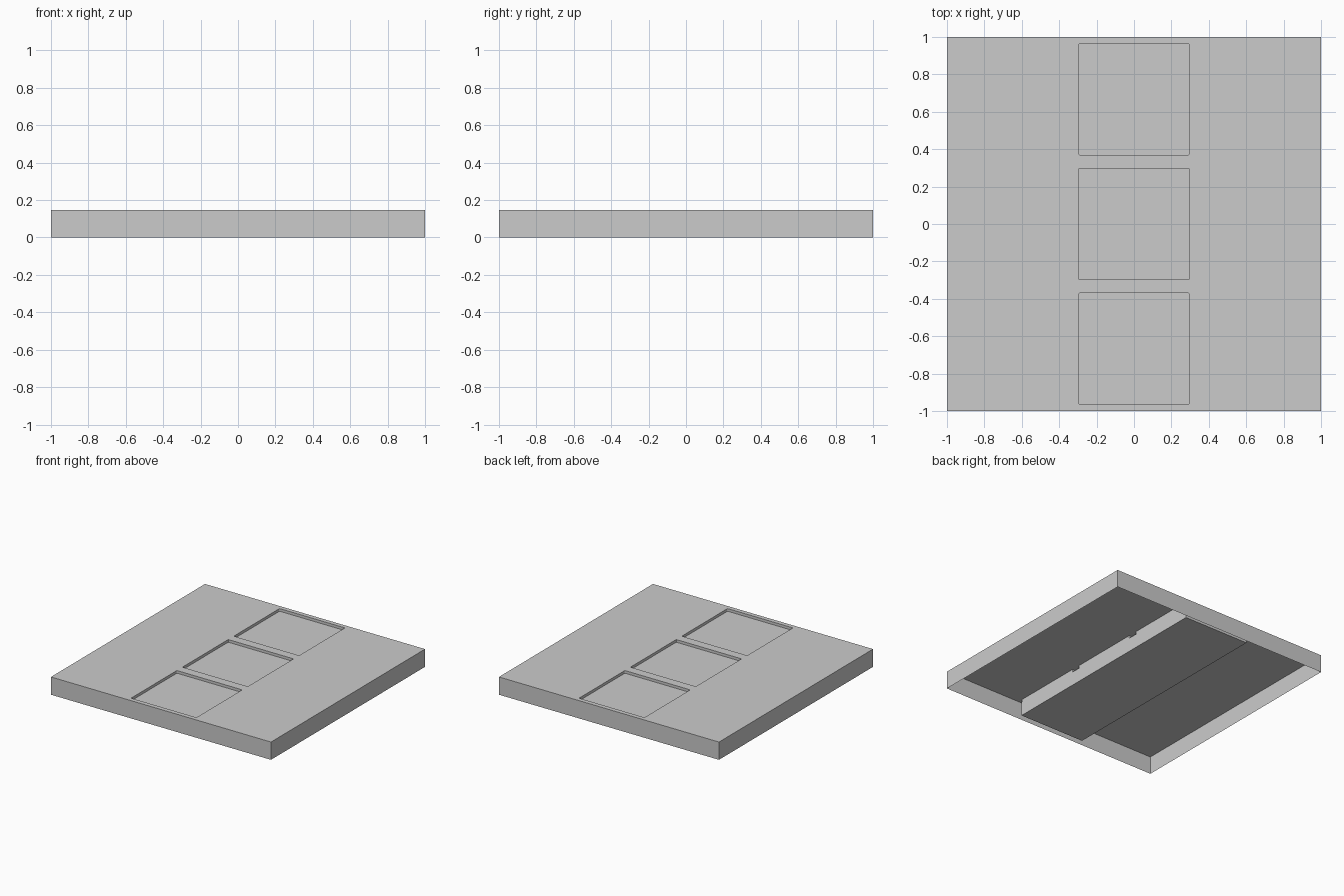
import bpy, bmesh, math

if "Cube" in bpy.data.objects:
    bpy.data.objects.remove(bpy.data.objects["Cube"])

HEIGHT = 0.146      # overall height
DEPTH = 0.022       # recess depth
HALF = 0.297        # half size of a square recess
RADIUS = 0.008      # recess corner radius
PITCH = 0.6665      # spacing of recesses along y


def finish(name, bm):
    mesh = bpy.data.meshes.new(name)
    bm.to_mesh(mesh)
    bm.free()
    obj = bpy.data.objects.new(name, mesh)
    bpy.context.collection.objects.link(obj)
    return obj


def add_loop(bm, points, z):
    verts = [bm.verts.new((x, y, z)) for x, y in points]
    return [bm.edges.new((verts[i - 1], verts[i])) for i in range(len(verts))]


def rounded_square(cy):
    points = []
    for quarter in range(4):
        mid = math.pi / 4 + quarter * math.pi / 2
        cx = math.copysign(HALF - RADIUS, math.cos(mid))
        oy = math.copysign(HALF - RADIUS, math.sin(mid))
        for step in range(5):
            a = quarter * math.pi / 2 + step * math.pi / 8
            points.append((cx + RADIUS * math.cos(a), cy + oy + RADIUS * math.sin(a)))
    return points


def drop(bm, edges, depth):
    result = bmesh.ops.extrude_edge_only(bm, edges=edges)
    verts = [g for g in result["geom"] if isinstance(g, bmesh.types.BMVert)]
    bmesh.ops.translate(bm, verts=verts, vec=(0, 0, -depth))


# Open-bottomed tray: thin top with three square openings, skirt and recess lips
bm = bmesh.new()
outer = add_loop(bm, [(-1, -1), (1, -1), (1, 1), (-1, 1)], HEIGHT)
holes = [add_loop(bm, rounded_square(i * PITCH), HEIGHT) for i in (-1, 0, 1)]
bmesh.ops.triangle_fill(bm, edges=outer + sum(holes, []), use_beauty=True,
                        normal=(0, 0, 1))
bmesh.ops.dissolve_limit(bm, angle_limit=0.01, verts=bm.verts[:], edges=bm.edges[:])
rims = [e for e in bm.edges if e.is_boundary]
skirt = [e for e in rims if all(max(abs(v.co.x), abs(v.co.y)) > 0.99 for v in e.verts)]
lips = [e for e in rims if e not in skirt]
drop(bm, skirt, HEIGHT)
drop(bm, lips, DEPTH)
bmesh.ops.recalc_face_normals(bm, faces=bm.faces[:])
finish("tray_shell", bm)

# Long block below the openings, its top forms the recess floors
bm = bmesh.new()
bmesh.ops.create_cube(bm, size=1)
bottom, top = 0.01, HEIGHT - DEPTH
bmesh.ops.scale(bm, verts=bm.verts, vec=(2 * HALF, 2 * (PITCH + HALF), top - bottom))
bmesh.ops.translate(bm, verts=bm.verts, vec=(0, 0, (top + bottom) / 2))
finish("recess_block", bm)
